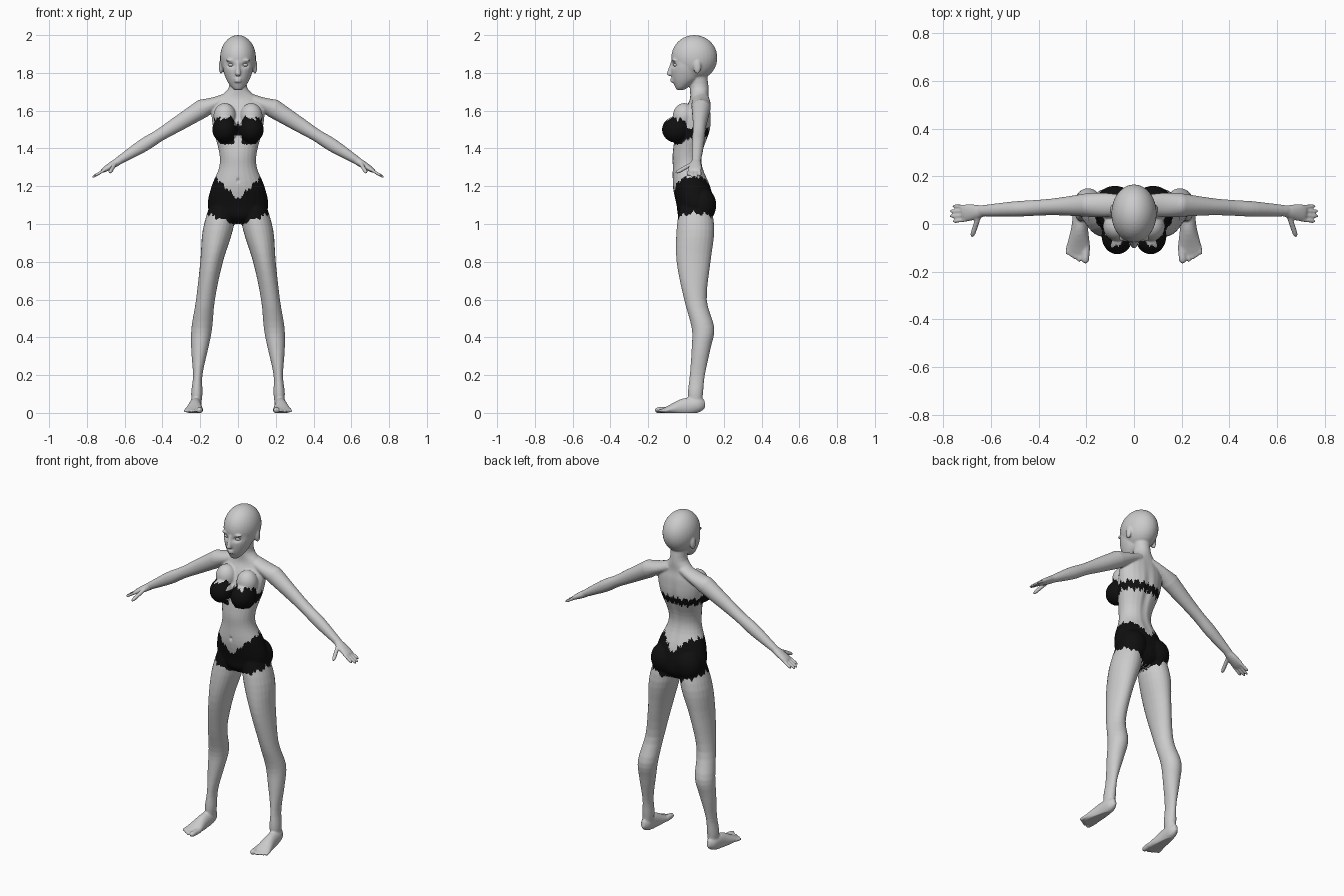
import bpy
import bmesh
import math
from mathutils import Vector, Matrix

CENTRE, BOTH = (1,), (1, -1)

if "Cube" in bpy.data.objects:
    bpy.data.objects.remove(bpy.data.objects["Cube"], do_unlink=True)


def make_material(name, value):
    material = bpy.data.materials.new(name)
    material.use_nodes = True
    color = (value, value, value, 1)
    material.diffuse_color = color
    shader = material.node_tree.nodes["Principled BSDF"]
    shader.inputs["Base Color"].default_value = color
    return material


def make_object(name, bm, materials):
    """Turn the collected geometry into a smooth shaded object."""
    bmesh.ops.recalc_face_normals(bm, faces=bm.faces)
    mesh = bpy.data.meshes.new(name)
    bm.to_mesh(mesh)
    bm.free()
    for material in materials:
        mesh.materials.append(material)
    mesh.shade_smooth()
    made = bpy.data.objects.new(name, mesh)
    bpy.context.collection.objects.link(made)
    return made


def blend(before, start, end, after, t):
    """Smooth curve through neighbouring rings, value by value."""
    result = []
    for a, b, c, d in zip(before, start, end, after):
        slope_in, slope_out = (c - a) / 2, (d - b) / 2
        ease = t * t * (3 - 2 * t)
        rest = 1 - t
        result.append(b + (c - b) * ease + slope_in * t * rest * rest - slope_out * t * t * rest)
    return result


def refine(rings, steps=4):
    padded = [rings[0], *rings, rings[-1]]
    fine = [blend(*padded[i:i + 4], k / steps)
            for i in range(len(rings) - 1) for k in range(steps)]
    return fine + [rings[-1]]


def skin_rings(bm, rings, across, deep, sides, count=24):
    """Join elliptical rings, each a centre, a half width and a half depth."""
    for side in sides:
        loops = []
        for centre, width, depth in rings:
            loop = []
            for k in range(count):
                angle = math.tau * k / count
                point = centre + across * width * math.cos(angle) + deep * depth * math.sin(angle)
                point.x *= side
                loop.append(bm.verts.new(point))
            loops.append(loop)
        for low, high in zip(loops, loops[1:]):
            for k in range(count):
                bm.faces.new((low[k - 1], low[k], high[k], high[k - 1]))
        bm.faces.new(loops[0])
        bm.faces.new(loops[-1])


def column(bm, rings, sides=CENTRE, lean=lambda height: 0):
    """Upright form from rings of height, y, half width and half depth."""
    placed = [(Vector((lean(height), y, height)), width, depth)
              for height, y, width, depth in refine(rings)]
    skin_rings(bm, placed, Vector((1, 0, 0)), Vector((0, 1, 0)), sides)


def limb(bm, start, end, shape, sides=BOTH):
    """Form along a line from steps of position, half width and half depth."""
    start, end = Vector(start), Vector(end)
    across = (end - start).cross(Vector((0, 0, 1))).normalized()
    deep = across.cross(end - start).normalized()
    placed = [(start.lerp(end, t), width, depth) for t, width, depth in refine(shape)]
    skin_rings(bm, placed, across, deep, sides)


def digit(bm, start, end, radius):
    """Finger or toe with a rounded tip."""
    limb(bm, start, end, [(t, radius * size, radius * size)
                          for t, size in ((0, 1), (.7, 1), (.9, .8), (1, .3))])


def ball(bm, centre, radii, sides=BOTH):
    for side in sides:
        place = Matrix.Translation((centre[0] * side, centre[1], centre[2]))
        bmesh.ops.create_uvsphere(bm, u_segments=32, v_segments=20, radius=1,
                                  matrix=place @ Matrix.Diagonal((*radii, 1)))


skin = make_material("grey skin", .6)
cloth = make_material("black cloth", .005)
flesh = bmesh.new()

# Torso and neck
column(flesh, [(1, .05, .05, .05), (1.04, .05, .12, .09), (1.1, .05, .16, .1),
               (1.2, .03, .14, .1), (1.3, .01, .1, .08), (1.38, .01, .1, .08),
               (1.5, .04, .13, .09), (1.6, .06, .14, .07), (1.66, .07, .11, .05),
               (1.72, .07, .05, .05), (1.8, .06, .05, .05)])
# Chest and seat
ball(flesh, (.07, -.05, 1.5), (.066, .077, .07))
ball(flesh, (.07, -.01, 1.57), (.06, .06, .07))
ball(flesh, (.08, .09, 1.1), (.08, .07, .09))

# Shoulders, arms and hands
limb(flesh, (.04, .08, 1.67), (.19, .08, 1.61), [(0, .04, .03), (.5, .05, .035), (1, .05, .05)])
ball(flesh, (.19, .08, 1.61), (.05, .05, .05))
limb(flesh, (.19, .08, 1.61), (.64, .055, 1.33),
     [(0, .05, .05), (.3, .036, .04), (.5, .033, .033), (.7, .032, .035), (1, .023, .02)])
limb(flesh, (.62, .055, 1.34), (.72, .045, 1.28),
     [(0, .02, .02), (.4, .03, .02), (.8, .036, .015), (1, .03, .01)])
for spread in (-.027, -.009, .009, .027):
    reach = .08 - abs(spread) * .7
    digit(flesh, (.7, .045 + spread, 1.29),
          (.7 + reach, .043 + spread * 1.2, 1.29 - reach * .6), .008)
digit(flesh, (.65, .035, 1.32), (.68, -.055, 1.27), .011)

# Legs
column(flesh, [(1.12, .05, .07, .08), (.97, .05, .08, .1), (.8, .04, .06, .09),
               (.6, .05, .05, .06), (.45, .09, .055, .06), (.34, .08, .045, .05),
               (.2, .06, .025, .04), (.1, .05, .03, .04), (.01, .05, .02, .03)],
       BOTH, lambda height: .22 - .12 * height ** 1.8)
# Feet and toes
limb(flesh, (.22, .1, .05), (.235, -.13, .01),
     [(0, .01, .02), (.15, .03, .04), (.5, .035, .045), (.85, .049, .02), (1, .045, .01)])
digit(flesh, (.2, -.09, .016), (.205, -.165, .014), .016)
for toe in range(4):
    x = .227 + .016 * toe
    digit(flesh, (x, -.09, .015), (x + .004, -.16 + .01 * toe, .01), .009)

# Skull, face and jaw
ball(flesh, (0, .044, 1.88), (.095, .122, .12), CENTRE)
column(flesh, [(1.71, -.03, .02, .02), (1.73, -.02, .04, .04), (1.77, 0, .064, .075),
               (1.83, .01, .082, .09), (1.91, .03, .086, .1)])
# Nose, lips, brows and ears
limb(flesh, (0, -.07, 1.86), (0, -.09, 1.785),
     [(0, .008, .01), (.7, .013, .014), (.9, .015, .014), (1, .01, .008)], CENTRE)
for height in (1.755, 1.767):
    ball(flesh, (0, -.07, height), (.02, .014, .006), CENTRE)
ball(flesh, (.036, -.06, 1.866), (.028, .015, .008))
ball(flesh, (.09, .06, 1.833), (.012, .02, .038))

body = make_object("body", flesh, (skin, cloth))

# Fuse the parts into one skin
bpy.context.view_layer.objects.active = body
remesh = body.modifiers.new("fuse", "REMESH")
remesh.mode = "VOXEL"
remesh.voxel_size = .005
remesh.use_smooth_shade = True
relax = body.modifiers.new("relax", "SMOOTH")
relax.iterations = 4
for modifier in (remesh.name, relax.name):
    bpy.ops.object.modifier_apply(modifier=modifier)

# Eye sockets, navel, spine groove and flat soles
hollows = [((.037, -.08, 1.84), (.02, .05, .012), .014),
           ((0, -.07, 1.23), (.007, .03, .01), .01),
           ((0, .13, 1.4), (.02, .05, .17), -.012)]
for vert in body.data.vertices:
    for centre, reach, push in hollows:
        place = (abs(vert.co.x), vert.co.y, vert.co.z)
        far = sum(((p - c) / r) ** 2 for p, c, r in zip(place, centre, reach))
        vert.co.y += push * math.exp(-far)
    vert.co.z = max(vert.co.z, 0)


def zigzag(t):
    return abs(t % 2 - 1) - .5


def is_cloth(point):
    """Ragged-edged top and shorts."""
    out = abs(point.x)
    if out > .25:
        return False
    turn = math.atan2(point.y - .04, out) * 5
    rag = .02 * zigzag(turn) + .015 * zigzag(turn * 2.3)
    if point.z > 1.35:
        front = min(1, max(0, (.02 - point.y) * 20))
        middle = front if out < .02 else 0
        bottom = 1.46 - .04 * front + .05 * middle
        top = 1.505 + .055 * front - .03 * middle
        return bottom + rag * (1 - front) < point.z < top + rag
    waist = min(1.25, (1.13 if point.y < .03 else 1.17) + out)
    return .99 + .4 * out + rag < point.z < waist + rag


for face in body.data.polygons:
    face.material_index = int(is_cloth(face.center))

# Closed eyes
lids = bmesh.new()
ball(lids, (.037, -.052, 1.842), (.016, .016, .009))
make_object("eyes", lids, (skin,))
